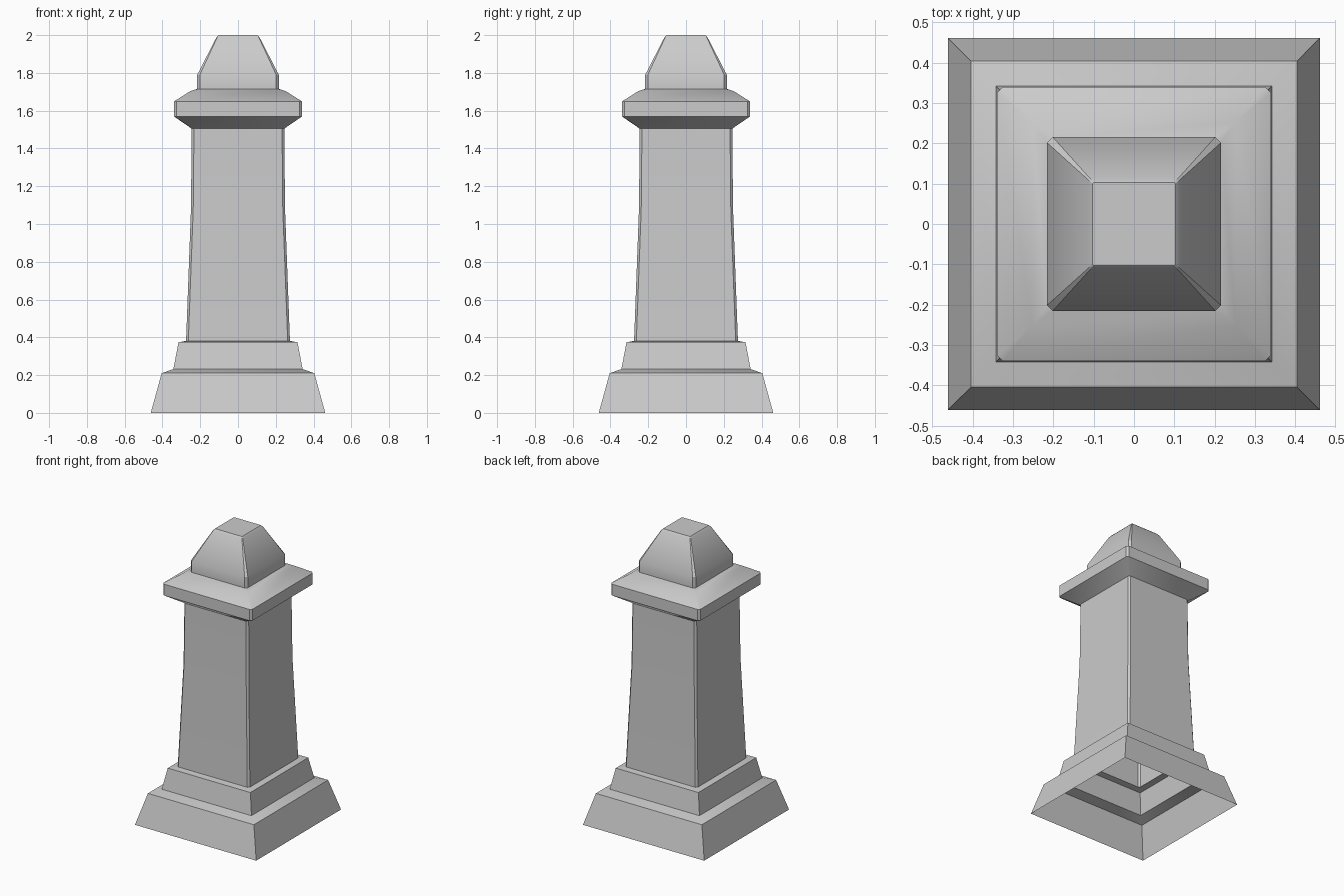
import bpy, bmesh, math

if "Cube" in bpy.data.objects:
    bpy.data.objects.remove(bpy.data.objects["Cube"])


def square_loft(name, rings, cap=False):
    """Stack chamfered squares given as (half width, chamfer, z); open at the bottom."""
    bm = bmesh.new()
    loops = []
    for h, c, z in rings:
        k = h - c
        pts = [(h, -k), (h, k), (k, h), (-k, h), (-h, k), (-h, -k), (-k, -h), (k, -h)]
        loops.append([bm.verts.new((x, y, z)) for x, y in pts])
    for a, b in zip(loops, loops[1:]):
        for i in range(8):
            j = (i + 1) % 8
            bm.faces.new((a[i], a[j], b[j], b[i]))
    if cap:
        top = loops[-1]
        centre = bm.verts.new((0, 0, rings[-1][2]))
        for i in range(8):
            bm.faces.new((top[i], top[(i + 1) % 8], centre))
    # Collapse zero-width chamfers into plain corners
    bmesh.ops.remove_doubles(bm, verts=bm.verts, dist=1e-4)
    me = bpy.data.meshes.new(name)
    bm.to_mesh(me)
    bm.free()
    ob = bpy.data.objects.new(name, me)
    bpy.context.collection.objects.link(ob)
    bpy.ops.object.select_all(action='DESELECT')
    ob.select_set(True)
    bpy.context.view_layer.objects.active = ob
    bpy.ops.object.shade_smooth_by_angle(angle=math.radians(30))
    return ob


# Two-step plinth
square_loft("plinth", [(0.462, 0, 0), (0.404, 0, 0.21), (0.342, 0, 0.232),
                       (0.315, 0, 0.374), (0.275, 0.012, 0.381)])

# Tapered shaft with chamfered corners
square_loft("shaft", [(0.275, 0.012, 0.381), (0.249, 0.012, 1.08), (0.245, 0.012, 1.505)])

# Overhanging capital with sloped top
square_loft("capital", [(0.245, 0.012, 1.505), (0.34, 0.014, 1.57), (0.34, 0.014, 1.648),
                        (0.252, 0, 1.704), (0.216, 0.014, 1.715)])

# Tapered finial with a flat top
square_loft("finial", [(0.216, 0.014, 1.715), (0.216, 0.014, 1.79),
                       (0.114, 0.004, 1.988), (0.103, 0.003, 2.0)], cap=True)
